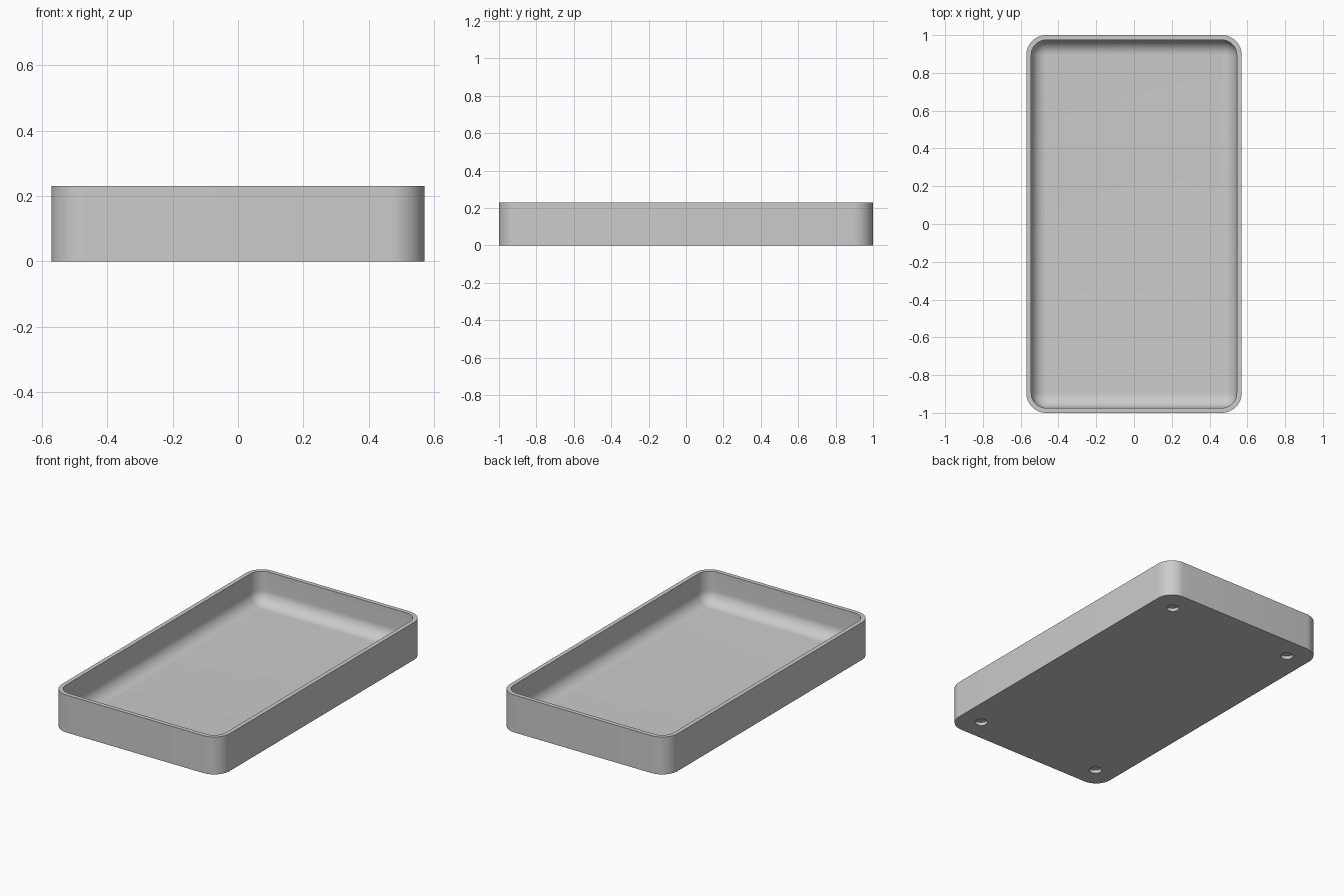
import bpy, bmesh
from math import sin, cos, pi, radians

if "Cube" in bpy.data.objects:
    bpy.data.objects.remove(bpy.data.objects["Cube"], do_unlink=True)

HALF_X, HALF_Y, HEIGHT = 0.57, 1.0, 0.23
CORNER, WALL, FLOOR, FILLET = 0.105, 0.026, 0.035, 0.078
STEPS = 12

grey = bpy.data.materials.new("light_grey")
grey.use_nodes = True
colour = (0.6, 0.6, 0.6, 1)
grey.diffuse_color = colour
grey.node_tree.nodes["Principled BSDF"].inputs["Base Color"].default_value = colour


def ring(bm, inset, z):
    """Rounded rectangle of vertices, moved inward by inset."""
    r = CORNER - inset
    verts = []
    for k, (sx, sy) in enumerate([(1, 1), (-1, 1), (-1, -1), (1, -1)]):
        for i in range(STEPS + 1):
            a = (k + i / STEPS) * pi / 2
            verts.append(bm.verts.new((sx * (HALF_X - CORNER) + r * cos(a),
                                       sy * (HALF_Y - CORNER) + r * sin(a), z)))
    return verts


# Tray shell: outside wall, rim, inside wall, rounded foot of the wall, floor
profile = [(0, 0), (0, HEIGHT), (WALL, HEIGHT)]
for i in range(STEPS + 1):
    a = i / STEPS * pi / 2
    profile.append((WALL + FILLET * (1 - cos(a)), FLOOR + FILLET * (1 - sin(a))))

bm = bmesh.new()
rings = [ring(bm, d, z) for d, z in profile]
for low, high in zip(rings, rings[1:]):
    for i in range(len(low)):
        j = (i + 1) % len(low)
        bm.faces.new((low[i], low[j], high[j], high[i]))
bm.faces.new(rings[0][::-1])
bm.faces.new(rings[-1])
bmesh.ops.recalc_face_normals(bm, faces=bm.faces)
mesh = bpy.data.meshes.new("tray")
bm.to_mesh(mesh)
bm.free()
mesh.materials.append(grey)
tray = bpy.data.objects.new("tray", mesh)
bpy.context.collection.objects.link(tray)

# Four shallow round sockets in the underside
bm = bmesh.new()
for sx in (-1, 1):
    for sy in (-1, 1):
        made = bmesh.ops.create_cone(bm, cap_ends=True, segments=32,
                                     radius1=0.036, radius2=0.036, depth=0.04)
        bmesh.ops.translate(bm, verts=made["verts"], vec=(sx * 0.43, sy * 0.86, 0))
cut_mesh = bpy.data.meshes.new("socket_cutter")
bm.to_mesh(cut_mesh)
bm.free()
cut_mesh.materials.append(grey)
cutter = bpy.data.objects.new("socket_cutter", cut_mesh)
cutter.hide_render = True
bpy.context.collection.objects.link(cutter)

bpy.context.view_layer.objects.active = tray
tray.select_set(True)
cutter.select_set(False)
cut = tray.modifiers.new("sockets", 'BOOLEAN')
cut.operation = 'DIFFERENCE'
cut.solver = 'EXACT'
cut.object = cutter
bpy.ops.object.modifier_apply(modifier=cut.name)
bpy.data.objects.remove(cutter, do_unlink=True)
bpy.ops.object.shade_smooth_by_angle(angle=radians(30))
